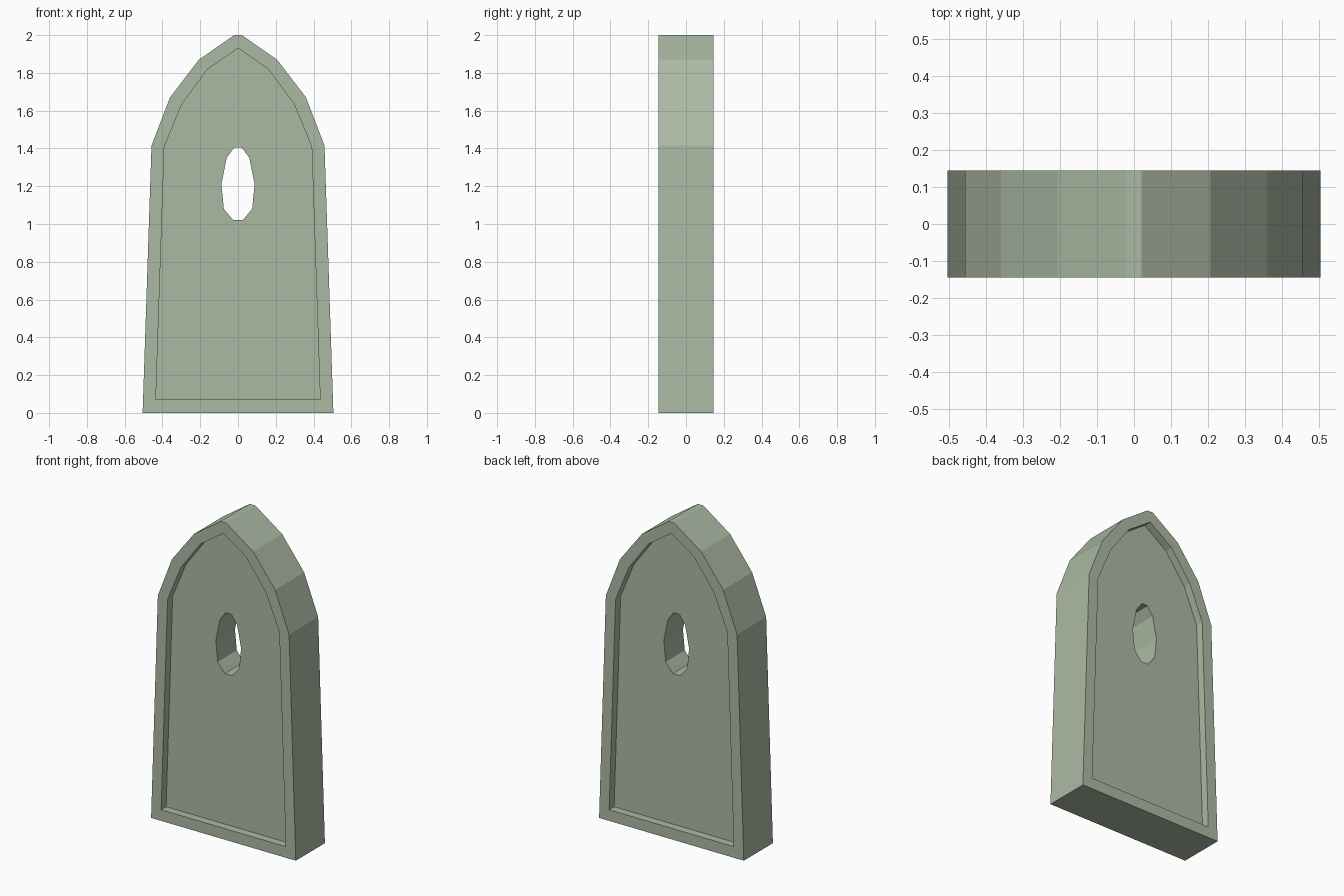
import bpy, bmesh

if "Cube" in bpy.data.objects:
    bpy.data.objects.remove(bpy.data.objects["Cube"])

HALF_DEPTH = 0.145
RECESS = 0.05

# Right-hand half profiles (x, z), bottom to top; all have matching counts
outer = [(0.505, 0.0), (0.458, 1.415), (0.36, 1.67), (0.207, 1.87), (0.02, 2.0)]
inner = [(0.435, 0.07), (0.39, 1.41), (0.297, 1.635), (0.16, 1.82), (0.0, 1.93)]
hole = [(0.025, 1.02), (0.075, 1.08), (0.088, 1.21), (0.06, 1.35), (0.02, 1.405)]


def ring(bm, half, y):
    """Mirror a half profile into a closed ring of vertices at depth y."""
    pts = half + [(-x, z) for x, z in reversed(half)]
    return [bm.verts.new((x, y, z)) for x, z in pts]


bm = bmesh.new()
floor = HALF_DEPTH - RECESS

# Rim, recess wall, recessed panel, through hole, then the same on the back
sections = [(outer, -HALF_DEPTH), (inner, -HALF_DEPTH), (inner, -floor), (hole, -floor),
            (hole, floor), (inner, floor), (inner, HALF_DEPTH), (outer, HALF_DEPTH)]
rings = [ring(bm, half, y) for half, y in sections]
for a, b in zip(rings, rings[1:] + rings[:1]):
    n = len(a)
    for i in range(n):
        j = (i + 1) % n
        bm.faces.new((a[i], a[j], b[j], b[i]))

# Join the doubled point at the inner apex
bmesh.ops.remove_doubles(bm, verts=bm.verts, dist=0.0005)
bmesh.ops.recalc_face_normals(bm, faces=bm.faces)

mesh = bpy.data.meshes.new("arched_slab")
bm.to_mesh(mesh)
bm.free()
slab = bpy.data.objects.new("arched_slab", mesh)
bpy.context.collection.objects.link(slab)

# Mossy grey-green stone
stone = bpy.data.materials.new("green_stone")
stone.diffuse_color = (0.41, 0.49, 0.37, 1.0)
stone.use_nodes = True
stone.node_tree.nodes["Principled BSDF"].inputs["Base Color"].default_value = stone.diffuse_color
mesh.materials.append(stone)
